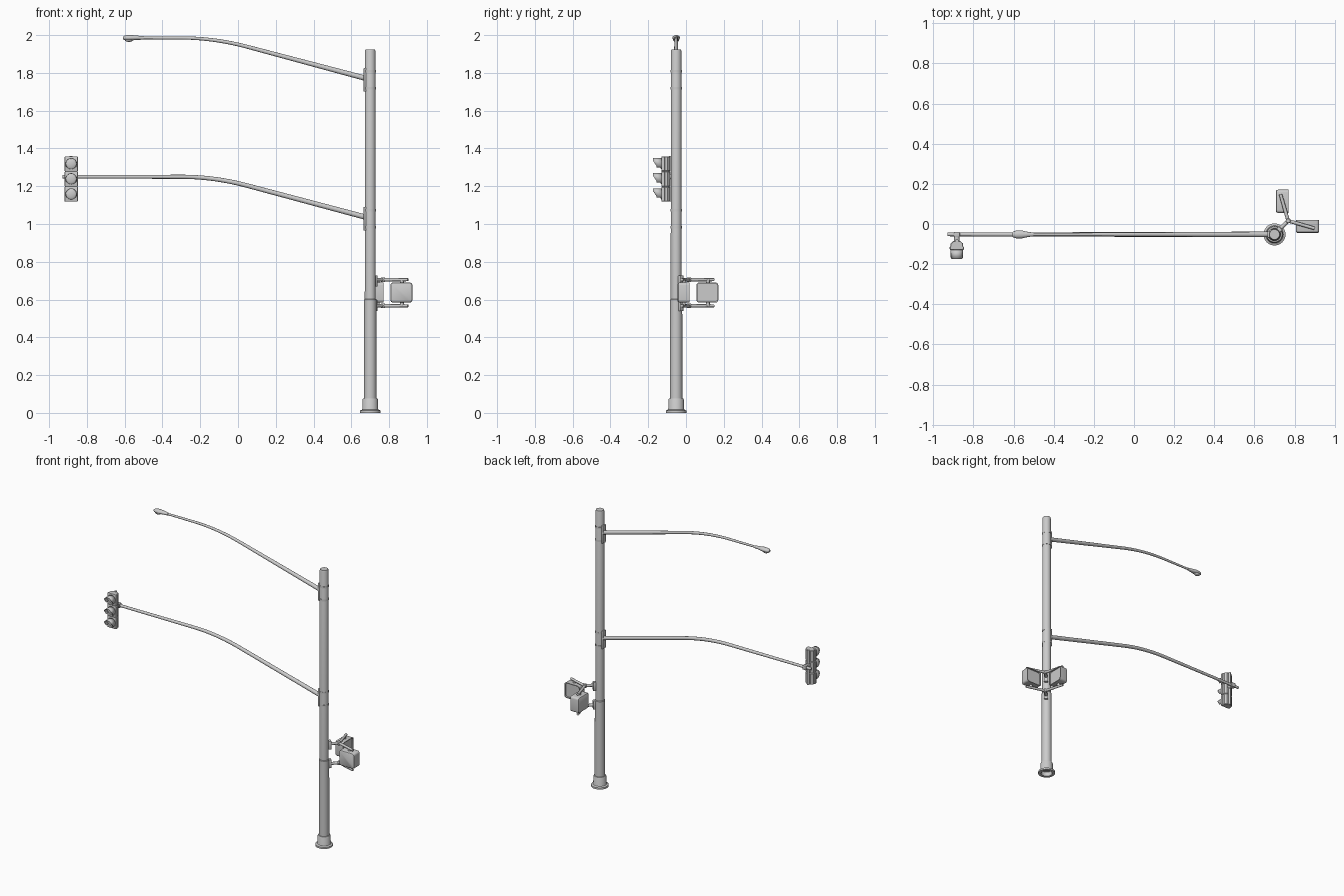
import bpy, bmesh, math
from mathutils import Vector, Matrix

if "Cube" in bpy.data.objects:
    bpy.data.objects.remove(bpy.data.objects["Cube"])

PX, PY = 0.70, -0.052          # pole axis


def finish(name, bm, smooth=35):
    bmesh.ops.recalc_face_normals(bm, faces=bm.faces)
    me = bpy.data.meshes.new(name)
    bm.to_mesh(me)
    bm.free()
    ob = bpy.data.objects.new(name, me)
    bpy.context.collection.objects.link(ob)
    bpy.ops.object.select_all(action='DESELECT')
    ob.select_set(True)
    bpy.context.view_layer.objects.active = ob
    bpy.ops.object.shade_smooth_by_angle(angle=math.radians(smooth))
    return ob


def loft(name, rings, remap=None):
    """Skin a list of equal-length point rings and cap both ends."""
    bm = bmesh.new()
    rows = [[bm.verts.new(remap(p) if remap else p) for p in r] for r in rings]
    for a, b in zip(rows, rows[1:]):
        n = len(a)
        for i in range(n):
            bm.faces.new((a[i], a[(i + 1) % n], b[(i + 1) % n], b[i]))
    bm.faces.new(rows[0])
    bm.faces.new(rows[-1])
    return finish(name, bm)


def ring(c, u, v, n):
    return [Vector(c) + Vector(u) * math.cos(2 * math.pi * i / n)
            + Vector(v) * math.sin(2 * math.pi * i / n) for i in range(n)]


def lathe(name, x, y, profile, n=32):
    return loft(name, [ring((x, y, z), (r, 0, 0), (0, r, 0), n) for r, z in profile])


def tube(name, path, r0, r1, n=16, remap=None):
    pts = [Vector(p) for p in path]
    rings = []
    for i, p in enumerate(pts):
        t = (pts[min(i + 1, len(pts) - 1)] - pts[max(i - 1, 0)]).normalized()
        side = Vector((0, 1, 0)) if abs(t.y) < 0.7 else Vector((0, 0, 1))
        u = (side - t * side.dot(t)).normalized()
        f = (p - pts[0]).length / (pts[-1] - pts[0]).length
        r = r0 + (r1 - r0) * f
        rings.append(ring(p, u * r, t.cross(u) * r, n))
    return loft(name, rings, remap)


def box(name, loc, size, bevel=0.003, turn=0):
    bm = bmesh.new()
    bmesh.ops.create_cube(bm, size=1)
    bmesh.ops.scale(bm, vec=size, verts=bm.verts)
    bmesh.ops.bevel(bm, geom=bm.edges[:], offset=bevel, segments=2, affect='EDGES', profile=0.5)
    bm.transform(Matrix.Translation(loc) @ Matrix.Rotation(turn, 4, 'Z'))
    return finish(name, bm)


def dome(name, loc, scale):
    bm = bmesh.new()
    bmesh.ops.create_uvsphere(bm, u_segments=24, v_segments=12, radius=1)
    bm.transform(Matrix.Translation(loc) @ Matrix.Diagonal((*scale, 1)))
    return finish(name, bm, 60)


# Pole with hollow flanged base, sleeve and step
lathe("pole", PX, PY, [(0.036, 0.03), (0.036, 0), (0.055, 0), (0.055, 0.012), (0.044, 0.017),
                       (0.042, 0.022), (0.041, 0.07), (0.038, 0.076), (0.033, 0.077),
                       (0.032, 0.6), (0.029, 0.604), (0.028, 1.915), (0.025, 1.925)])


# Curved mast arms with mounting plates
def mast_arm(name, z, tip, r1):
    a, c, b = Vector((0.05, PY, z - 0.047)), Vector((-0.126, PY, z)), Vector((-0.3, PY, z))
    bend = [a * (1 - t) ** 2 + c * 2 * t * (1 - t) + b * t * t for t in [i / 12 for i in range(13)]]
    tube(name, [(0.68, PY, z - 0.215)] + bend + [(tip, PY, z)], 0.014, r1)
    box(name + "_plate", (0.672, PY, z - 0.222), (0.014, 0.034, 0.125))
    for dz in (-0.045, 0.045):
        lathe(name + "_strap", PX, PY, [(0.0295, z - 0.228 + dz), (0.0295, z - 0.216 + dz)])


mast_arm("street_light_arm", 1.985, -0.52, 0.007)
mast_arm("signal_arm", 1.25, -0.93, 0.009)

# Street light head and lens
loft("street_light_head",
     [ring((x, PY, (lo + hi) / 2), (0, w, 0), (0, 0, (hi - lo) / 2), 20) for x, w, lo, hi in
      [(-0.50, 0.009, 1.976, 1.994), (-0.53, 0.013, 1.975, 1.997), (-0.56, 0.020, 1.972, 2.0),
       (-0.588, 0.019, 1.972, 2.0), (-0.602, 0.014, 1.974, 1.996), (-0.609, 0.007, 1.978, 1.991)]])
dome("street_light_lens", (-0.578, PY, 1.975), (0.022, 0.016, 0.011))

# Traffic signal: three stacked housings, lenses and cutaway visors
SX = -0.883
lathe("signal_mount_rod", SX, -0.083, [(0.008, 1.118), (0.008, 1.36)], 16)
tube("signal_clamp", [(SX, PY, 1.25), (SX, -0.095, 1.25)], 0.014, 0.014)
box("signal_clamp_block", (SX, PY, 1.25), (0.03, 0.026, 0.03))


def visor(z):
    bm = bmesh.new()
    n, r = 20, 0.031
    rows = []
    for i in range(n + 1):
        a = math.radians(-35 + 250 * i / n)
        s = math.sin(a)
        end = -0.155 - 0.02 * max(0, min(1, (s + 0.4) / 1.0))
        rows.append([bm.verts.new((SX + r * math.cos(a), y, z + r * s)) for y in (-0.127, end)])
    for a, b in zip(rows, rows[1:]):
        bm.faces.new((a[0], b[0], b[1], a[1]))
    ob = finish("signal_visor", bm)
    ob.modifiers.new("thickness", 'SOLIDIFY').thickness = 0.003


for k in (-1, 0, 1):
    z = 1.238 + 0.08 * k
    half = [(0.018, -0.085), (0.031, -0.097), (0.031, -0.112), (0.036, -0.114), (0.036, -0.124),
            (0.033, -0.130)]
    outline = [(x, y) for x, y in half] + [(-x, y) for x, y in reversed(half)]
    loft("signal_housing", [[Vector((SX + x * s, -0.11 + (y + 0.11) * s, z + dz)) for x, y in outline]
                            for s, dz in ((0.9, -0.0395), (1, -0.036), (1, 0.036), (0.9, 0.0395))])
    dome("signal_lens", (SX, -0.129, z), (0.028, 0.009, 0.028))
    visor(z)


# Pedestrian signals: the second is the first mirrored across the pole's diagonal
def same(p):
    return Vector(p)


def swap(p):
    return Vector((PX + p[1] - PY, PY + p[0] - PX, p[2]))


def rounded(w, h, y, r=0.014, n=5):
    pts = []
    for q, (sx, sz) in enumerate(((1, 1), (-1, 1), (-1, -1), (1, -1))):
        for i in range(n):
            a = math.pi / 2 * (q + i / (n - 1))
            pts.append(Vector((0.865 + sx * (w / 2 - r) + r * math.cos(a), y,
                               0.637 + sz * (h / 2 - r) + r * math.sin(a))))
    return pts


JX, JY = 0.768, 0.016
for label, f in (("right", same), ("back", swap)):
    loft(label + "_walk_signal",
         [rounded(w, h, y) for w, h, y in
          [(0.104, 0.094, -0.044), (0.112, 0.102, -0.041), (0.116, 0.106, -0.034),
           (0.116, 0.106, 0.019), (0.106, 0.096, 0.019), (0.106, 0.096, 0.009)]], f)
    for z, inner in ((0.705, 0.685), (0.567, 0.588)):
        tube(label + "_walk_arm", [(JX, JY, z), (0.90, -0.022, z)], 0.009, 0.008, 12, f)
        tube(label + "_walk_stub", [(0.868, -0.012, z), (0.868, -0.012, inner)], 0.010, 0.010, 12, f)

# Shared stems, joints and pole brackets
for z, pad in ((0.705, 0.698), (0.567, 0.569)):
    tube("walk_stem", [(PX + 0.02, PY + 0.02, z), (JX, JY, z)], 0.010, 0.009, 12)
    lathe("walk_joint", JX, JY, [(0.010, z - 0.012), (0.012, z - 0.009), (0.012, z + 0.009),
                                 (0.010, z + 0.012)], 16)
    box("walk_bracket", (PX + 0.025, PY + 0.025, pad), (0.018, 0.026, 0.06), 0.003, math.pi / 4)
